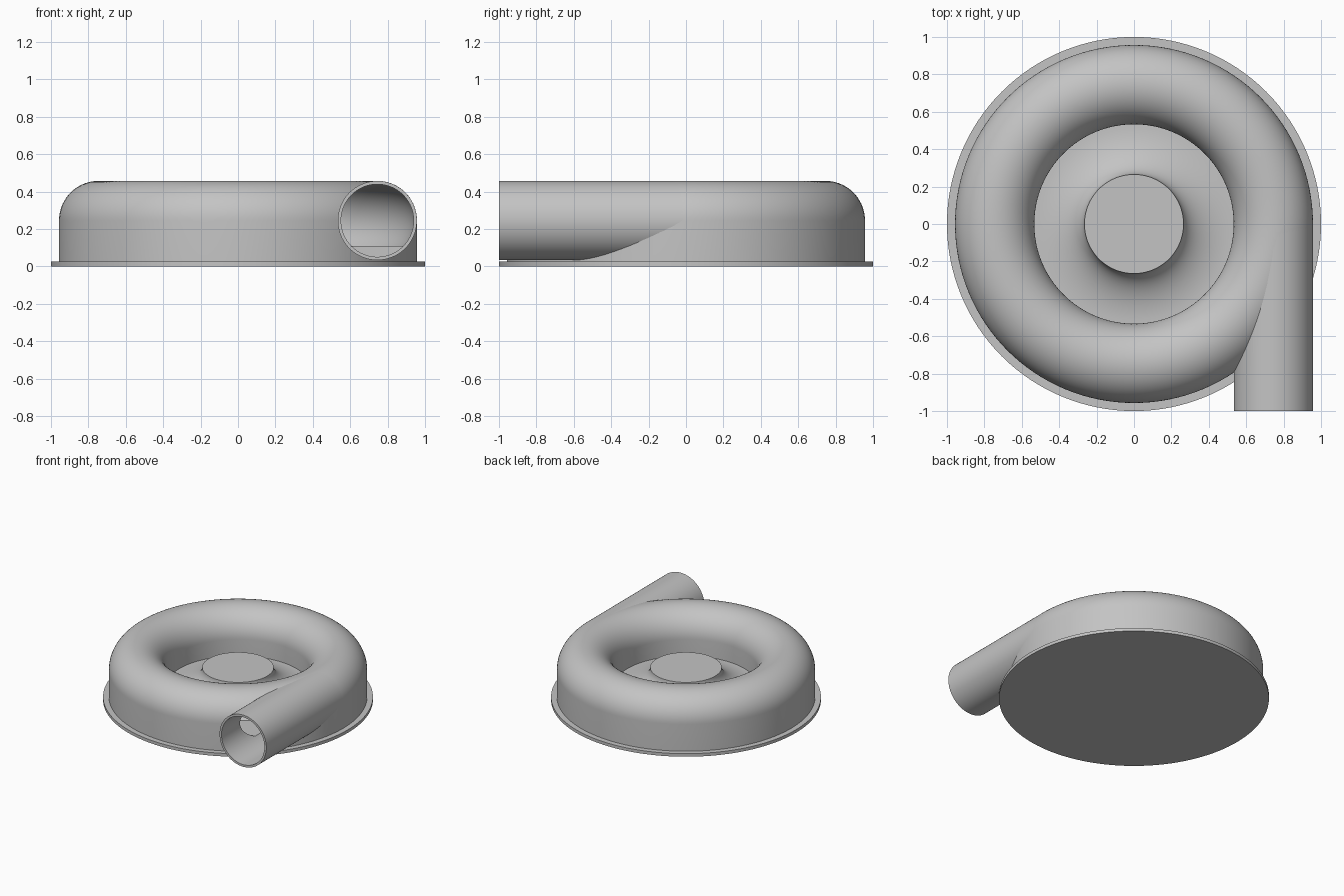
import bpy, bmesh
from math import cos, sin, pi, radians, asin
from mathutils import Matrix, Vector

cube = bpy.data.objects.get("Cube")
if cube:
    bpy.data.objects.remove(cube, do_unlink=True)

# Main dimensions
RING, TUBE, BORE, MID = 0.745, 0.212, 0.195, 0.245
FLOOR, HUB_R, HUB_Z = 0.11, 0.265, 0.265
SEGMENTS = 128

grey = bpy.data.materials.new("plain grey")
grey.use_nodes = True
grey.diffuse_color = (0.55, 0.55, 0.55, 1)
grey.node_tree.nodes["Principled BSDF"].inputs["Base Color"].default_value = grey.diffuse_color


def make_object(name, bm):
    bmesh.ops.recalc_face_normals(bm, faces=bm.faces)
    mesh = bpy.data.meshes.new(name)
    bm.to_mesh(mesh)
    bm.free()
    mesh.materials.append(grey)
    obj = bpy.data.objects.new(name, mesh)
    bpy.context.collection.objects.link(obj)
    return obj


def revolve(name, profile, closed=False):
    bm = bmesh.new()
    verts = [bm.verts.new((r, 0, z)) for r, z in profile]
    pairs = list(zip(verts, verts[1:]))
    if closed:
        pairs.append((verts[-1], verts[0]))
    edges = [bm.edges.new(p) for p in pairs]
    bmesh.ops.spin(bm, geom=verts + edges, cent=(0, 0, 0), axis=(0, 0, 1),
                   angle=2 * pi, steps=SEGMENTS)
    bmesh.ops.remove_doubles(bm, verts=bm.verts, dist=0.0001)
    return make_object(name, bm)


def rod(name, radius, y0, y1):
    bm = bmesh.new()
    place = Matrix.Translation((RING, (y0 + y1) / 2, MID)) @ Matrix.Rotation(pi / 2, 4, "X")
    bmesh.ops.create_cone(bm, cap_ends=True, segments=96, radius1=radius,
                          radius2=radius, depth=y1 - y0, matrix=place)
    return make_object(name, bm)


def activate(obj):
    bpy.ops.object.select_all(action="DESELECT")
    obj.select_set(True)
    bpy.context.view_layer.objects.active = obj


def cut(obj, cutters):
    activate(obj)
    for cutter in cutters:
        mod = obj.modifiers.new("cut", "BOOLEAN")
        mod.operation = "DIFFERENCE"
        mod.solver = "EXACT"
        mod.object = cutter
        bpy.ops.object.modifier_apply(modifier=mod.name)


def arc(cx, cz, rx, rz, start, end, steps):
    angles = [start + (end - start) * i / steps for i in range(steps + 1)]
    return [(cx + rx * cos(a), cz + rz * sin(a)) for a in angles]


# Flat mounting flange
base = revolve("base_flange", [(0, 0), (1, 0), (1, 0.025), (0, 0.025)])

# Casing: straight outer wall, rounded ring, inner wall, flared hub
inner = RING - TUBE
profile = [(0, 0.01), (RING + TUBE, 0.01)]
profile += arc(RING, MID, TUBE, TUBE, 0, pi, 36)
profile += arc(inner, HUB_Z, inner - HUB_R, HUB_Z - FLOOR, 1.5 * pi, pi, 20)
profile += [(0, HUB_Z)]
casing = revolve("spiral_casing", profile)

# Outlet pipe, tangent to the ring
pipe = rod("outlet_pipe", TUBE - 0.0005, -1, 0)

# Hollow ring channel with a flat floor, and the bore of the pipe
low = asin((FLOOR - MID) / BORE)
channel = revolve("channel_cutter",
                  arc(RING, MID, BORE, BORE, low, pi - low, 40), closed=True)
bore = rod("bore_cutter", BORE - 0.001, -1.1, 0.003)
for part in (casing, pipe):
    cut(part, (channel, bore))
for cutter in (channel, bore):
    bpy.data.objects.remove(cutter, do_unlink=True)

# Smooth shading with crisp rims
for part in (base, casing, pipe):
    activate(part)
    bpy.ops.object.shade_smooth_by_angle(angle=radians(30))
